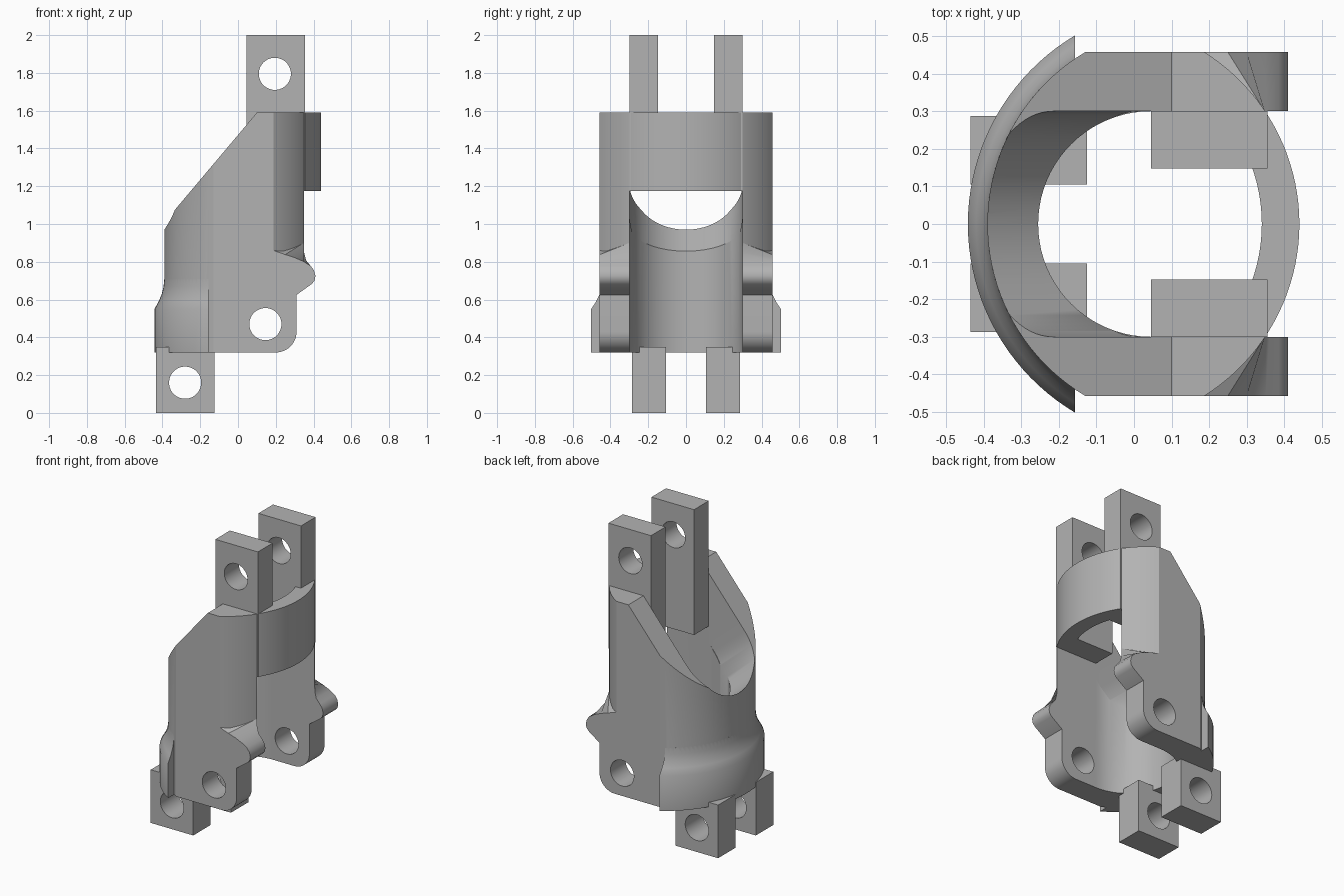
import bpy, bmesh, math
from mathutils import Vector

cube = bpy.data.objects.get("Cube")
if cube:
    bpy.data.objects.remove(cube)

# Single grey finish
grey = bpy.data.materials.new("plain_grey")
grey.use_nodes = True
COLOR = (0.45, 0.45, 0.45, 1)
grey.diffuse_color = COLOR
grey.node_tree.nodes["Principled BSDF"].inputs["Base Color"].default_value = COLOR

BASE, TOP, RING = 0.32, 1.59, 1.175   # main heights
SLOT, SIDE = 0.30, 0.457              # inner and outer half widths


def loft(name, rings):
    """Solid through matching rings of 3D points, capped at both ends."""
    bm = bmesh.new()
    loops = [[bm.verts.new(p) for p in ring] for ring in rings]
    n = len(loops[0])
    for a, b in zip(loops, loops[1:]):
        for i in range(n):
            bm.faces.new((a[i], a[(i + 1) % n], b[(i + 1) % n], b[i]))
    bm.faces.new(loops[0])
    bm.faces.new(loops[-1])
    bmesh.ops.recalc_face_normals(bm, faces=bm.faces)
    mesh = bpy.data.meshes.new(name)
    bm.to_mesh(mesh)
    bm.free()
    obj = bpy.data.objects.new(name, mesh)
    bpy.context.collection.objects.link(obj)
    return obj


def upright(name, outline, z0, z1):
    return loft(name, [[(x, y, z) for x, y in outline] for z in (z0, z1)])


def across(name, outline, y0, y1):
    return loft(name, [[(x, y, z) for x, z in outline] for y in (y0, y1)])


def box(name, x0, x1, y0, y1, z0, z1):
    return upright(name, [(x0, y0), (x1, y0), (x1, y1), (x0, y1)], z0, z1)


def arc(cx, cy, r, a0, a1, n):
    return [(cx + r * math.cos(a0 + (a1 - a0) * i / n),
             cy + r * math.sin(a0 + (a1 - a0) * i / n)) for i in range(n + 1)]


def pin(x, z):
    return across("pin_cutter", arc(x, z, 0.085, 0, math.tau * 47 / 48, 47), -1, 1)


def boolean(obj, tool, operation="DIFFERENCE"):
    tool.hide_render = True
    mod = obj.modifiers.new("boolean", "BOOLEAN")
    mod.operation, mod.object, mod.solver = operation, tool, "EXACT"
    bpy.context.view_layer.objects.active = obj
    bpy.ops.object.modifier_apply(modifier=mod.name)
    bpy.data.objects.remove(tool)


def finish(obj):
    obj.data.materials.clear()
    obj.data.materials.append(grey)
    bpy.ops.object.select_all(action="DESELECT")
    obj.select_set(True)
    bpy.context.view_layer.objects.active = obj
    bpy.ops.object.shade_smooth_by_angle(angle=math.radians(30))


# Body: two shallow arcs joined by flat sides
R_BACK, C_BACK, R_FRONT, C_FRONT = 0.532, 0.142, 0.54, -0.10
a_l = math.asin(SIDE / R_BACK)
a_r = math.asin(SIDE / R_FRONT)
outline = (arc(C_FRONT, 0, R_FRONT, -a_r, a_r, 40)
           + arc(C_BACK, 0, R_BACK, math.pi - a_l, math.pi + a_l, 40))
body = upright("body_shell", outline, BASE, TOP)
seam = C_FRONT + R_FRONT * math.cos(a_r)
boolean(body, box("ear_trim", seam, 1, -1, 1, 0, 0.80))

# Flange: thick arc at the foot that coves back into the wall
EDGE = -0.157
rings = []
for r, z in ((0.584, BASE), (0.584, 0.55), (0.562, 0.59), (0.545, 0.63),
             (0.536, 0.67), (0.532, 0.71)):
    a = math.acos((C_BACK - EDGE) / r)
    rings.append([(x, y, z) for x, y in arc(C_BACK, 0, r, math.pi - a, math.pi + a, 40)])
flange = loft("foot_flange", rings)
boolean(body, flange, "UNION")

# Cavity: round at one end, open below the ring at the other
half = arc(0.045, 0, SLOT, math.pi / 2, math.pi * 1.5, 40)
boolean(body, upright("lower_cavity", half + [(1, -SLOT), (1, SLOT)], 0, RING))
a = math.asin(SLOT / 0.45)
boolean(body, upright("upper_cavity", half + arc(-0.11, 0, 0.45, -a, a, 24), RING - 0.01, 2))

# Sloping cut over the back wall
SLOPE = 1.186
boolean(body, across("slope_cutter",
                     [(0.60, TOP + 0.5 * SLOPE), (-0.6, TOP - 0.7 * SLOPE), (-0.6, 2.4)], -1, 1))

# U-shaped channel square to the slope
up = Vector((1, 0, SLOPE)).normalized()
out = Vector((-up.z, 0, up.x))
start = Vector((-0.39, 0, 0.97)) + up * SLOT
u_shape = arc(0, 0, SLOT, math.pi, math.tau, 40) + [(SLOT, 0.42), (-SLOT, 0.42)]
boolean(body, loft("channel_cutter", [[start + out * t + up * v + Vector((0, w, 0))
                                       for w, v in u_shape] for t in (-0.27, 0.8)]))
boolean(body, pin(0.145, 0.47))
finish(body)

# Lobed outline of the ears, blended into the arms at the top
lobe = [(0.385, 0.778), (0.402, 0.755), (0.41, 0.725), (0.405, 0.70), (0.39, 0.682), (0.31, 0.625)]
lobe += arc(0.20, 0.43, 0.11, 0, -math.pi / 2, 14) + [(seam, BASE)]
outer = [(seam, 0.86), (0.25, 0.838), (0.30, 0.822), (0.35, 0.80)] + lobe
inner = [(seam, 0.92), (0.348, 0.90), (0.35, 0.85), (0.36, 0.808)] + lobe

for side, s in (("left", 1), ("right", -1)):
    ear = loft(side + "_ear", [[(x, s * y, z) for x, z in ring]
                               for ring, y in ((inner, SLOT), (outer, SIDE))])
    boolean(ear, pin(0.145, 0.47))
    finish(ear)

    upper = box(side + "_upper_lug", 0.045, 0.355, *sorted((s * 0.148, s * SLOT)), RING, 2)
    boolean(upper, pin(0.195, 1.795))
    finish(upper)

    lower = box(side + "_lower_lug", -0.435, -0.125, *sorted((s * 0.105, s * 0.287)), 0, 0.35)
    boolean(lower, pin(-0.28, 0.16))
    finish(lower)
